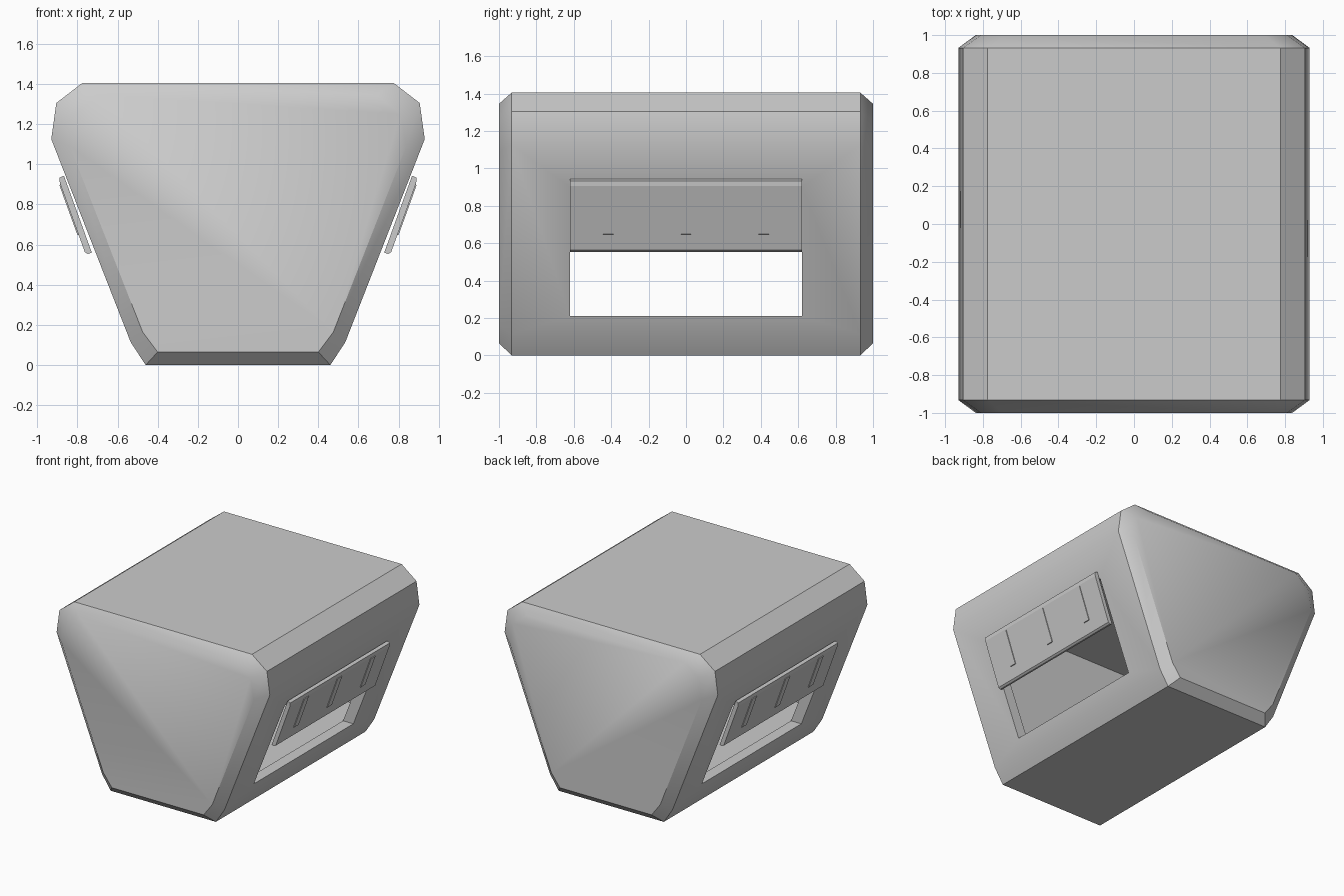
import bpy, bmesh, math

if "Cube" in bpy.data.objects:
    bpy.data.objects.remove(bpy.data.objects["Cube"])

def loft(name, sections):
    """Solid through matching closed (x, z) profiles placed at given y positions."""
    bm = bmesh.new()
    rings = [[bm.verts.new((x, y, z)) for x, z in pts] for y, pts in sections]
    n = len(rings[0])
    for a, b in zip(rings, rings[1:]):
        for i in range(n):
            bm.faces.new((a[i], a[(i + 1) % n], b[(i + 1) % n], b[i]))
    bm.faces.new(rings[0])
    bm.faces.new(rings[-1])
    bmesh.ops.recalc_face_normals(bm, faces=bm.faces)
    me = bpy.data.meshes.new(name)
    bm.to_mesh(me)
    bm.free()
    ob = bpy.data.objects.new(name, me)
    bpy.context.collection.objects.link(ob)
    return ob

def select(ob):
    bpy.ops.object.select_all(action='DESELECT')
    ob.select_set(True)
    bpy.context.view_layer.objects.active = ob

def cut(ob, cutter):
    select(ob)
    m = ob.modifiers.new("cut", 'BOOLEAN')
    m.operation, m.solver, m.object = 'DIFFERENCE', 'EXACT', cutter
    bpy.ops.object.modifier_apply(modifier=m.name)
    bpy.data.objects.remove(cutter)

def symmetric(half):
    return half + [(-x, z) for x, z in reversed(half)]

# Hollow tapered shell with chamfered ends
outer = symmetric([(0.46, 0), (0.535, 0.115), (0.93, 1.125), (0.905, 1.305), (0.775, 1.405)])
cap = symmetric([(0.40, 0.065), (0.475, 0.165), (0.838, 1.09), (0.81, 1.25), (0.69, 1.345)])
cavity = symmetric([(0.48, 0.205), (0.835, 1.11), (0.82, 1.25), (0.74, 1.325)])
shell = loft("shell", [(-1, cap), (-0.932, outer), (0.932, outer), (1, cap)])
cut(shell, loft("cavity_cutter", [(-0.91, cavity), (0.91, cavity)]))

# Side windows, cut straight through both walls
window = symmetric([(1.2, 0.21), (1.2, 0.9)])
cut(shell, loft("window_cutter", [(-0.62, window), (0.62, window)]))
select(shell)
bpy.ops.object.shade_smooth_by_angle(angle=math.radians(35))

# Raised window shutters with three grip ribs, on both sides
shutter = [(0.728, 0.56), (0.748, 0.553), (0.763, 0.563), (0.887, 0.905),
           (0.890, 0.933), (0.867, 0.943)]
rib = [(0.775, 0.645), (0.800, 0.648), (0.890, 0.897), (0.867, 0.903)]
for s, side in ((1, "right"), (-1, "left")):
    def flip(pts):
        return [(s * x, z) for x, z in pts]
    loft(side + "_shutter", [(-0.62, flip(shutter)), (0.62, flip(shutter))])
    for i, y in enumerate((-0.415, 0, 0.415)):
        loft(f"{side}_grip_rib_{i + 1}", [(y - 0.028, flip(rib)), (y + 0.028, flip(rib))])
